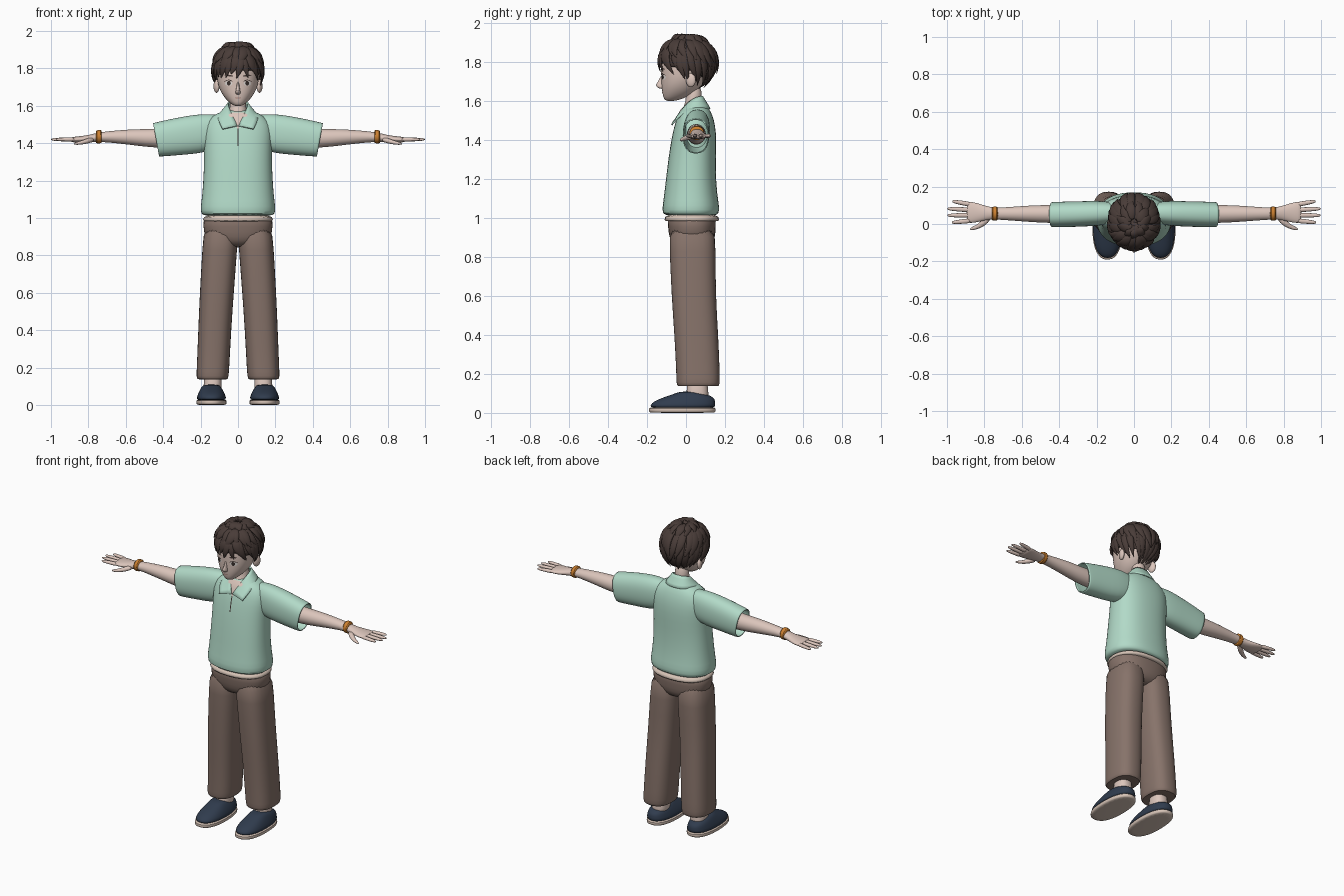
import bpy, bmesh, random
from math import sin, cos, pi, asin, atan2, radians, copysign
from mathutils import Vector
from mathutils.bvhtree import BVHTree

random.seed(4)
cube = bpy.data.objects.get("Cube")
if cube:
    bpy.data.objects.remove(cube)


def material(name, code):
    rgb = [int(code[i:i + 2], 16) / 255 for i in (0, 2, 4)]
    rgba = [c / 12.92 if c < .04 else ((c + .055) / 1.055) ** 2.4 for c in rgb] + [1]
    m = bpy.data.materials.new(name)
    m.use_nodes = True
    m.diffuse_color = rgba
    m.node_tree.nodes["Principled BSDF"].inputs["Base Color"].default_value = rgba
    return m


SKIN = material("skin", "DCC6BC")
MINT = material("mint_cloth", "B2DAC8")
BROWN = material("brown_cloth", "87736A")
HAIR = material("dark_brown_hair", "493C38")
NAVY = material("navy_canvas", "303C4E")
CREAM = material("cream", "D6C3B6")
ORANGE = material("orange_band", "CC8030")
DARK = material("dark_line", "3A302D")
WHITE = material("eye_white", "E6E0DC")
LIP = material("lip", "B58C82")


def finish(name, bm, mat, mirror=False, subdiv=0, thick=0):
    bmesh.ops.recalc_face_normals(bm, faces=bm.faces)
    me = bpy.data.meshes.new(name)
    bm.to_mesh(me)
    bm.free()
    me.materials.append(mat)
    me.shade_smooth()
    me.set_sharp_from_angle(angle=radians(65))
    ob = bpy.data.objects.new(name, me)
    bpy.context.collection.objects.link(ob)
    if mirror:
        ob.modifiers.new("mirror", 'MIRROR')
    if subdiv:
        s = ob.modifiers.new("subdivision", 'SUBSURF')
        s.levels = s.render_levels = subdiv
        s.boundary_smooth = 'PRESERVE_CORNERS'
    if thick:
        ob.modifiers.new("thickness", 'SOLIDIFY').thickness = thick
    return ob


def skin_rings(bm, rings, cap=True):
    n = len(rings[0])
    for a, b in zip(rings, rings[1:]):
        for i in range(n):
            bm.faces.new((a[i], a[(i + 1) % n], b[(i + 1) % n], b[i]))
    if cap:
        bm.faces.new(rings[0])
        bm.faces.new(rings[-1])


def loft(name, mat, rows, axis='z', power=.85, n=24, cap=True, slant=0, **kw):
    """Rows hold a position on the axis, then the low and high limits across it."""
    bm = bmesh.new()
    rings = []
    for t, a0, a1, b0, b1 in rows:
        ring = []
        for i in range(n):
            c, s = cos(2 * pi * i / n), sin(2 * pi * i / n)
            a = (a0 + a1) / 2 + (a1 - a0) / 2 * copysign(abs(c) ** power, c)
            h = (b1 - b0) / 2 * copysign(abs(s) ** power, s)
            b = (b0 + b1) / 2 + h
            ring.append(bm.verts.new((a, b, t) if axis == 'z' else (t + slant * h, a, b)))
        rings.append(ring)
    skin_rings(bm, rings, cap)
    return finish(name, bm, mat, subdiv=1, **kw)


def centred(rows):
    return [(z, -x, x, y0, y1) for z, x, y0, y1 in rows]


def strand(bm, pts, widths, outward, flat=1.0, n=8):
    """Tapered tube along a path, flattened toward the outward direction."""
    rings = []
    for i, p in enumerate(pts):
        t = (pts[min(i + 1, len(pts) - 1)] - pts[max(i - 1, 0)]).normalized()
        w = t.cross(outward).normalized()
        u = w.cross(t)
        rings.append([bm.verts.new(p + widths[i] * (w * cos(2 * pi * k / n) + u * flat * sin(2 * pi * k / n)))
                      for k in range(n)])
    skin_rings(bm, rings)


def surface(ob):
    return BVHTree.FromObject(ob, bpy.context.evaluated_depsgraph_get())


def drape(name, mat, outline, tree, lift):
    """Thin painted plate projected onto the front of a part."""
    bm = bmesh.new()
    bm.faces.new([bm.verts.new((x, 0, z)) for x, z in outline])
    bmesh.ops.triangulate(bm, faces=bm.faces)
    bmesh.ops.subdivide_edges(bm, edges=bm.edges, cuts=4, use_grid_fill=True)
    for v in bm.verts:
        hit = tree.ray_cast(Vector((v.co.x, -1, v.co.z)), Vector((0, 1, 0)))[0]
        v.co.y = (hit.y if hit else 0) - lift
    return finish(name, bm, mat)


def oval(x, z, rx, rz, n=14):
    return [(x + rx * cos(2 * pi * i / n), z + rz * sin(2 * pi * i / n)) for i in range(n)]


# Shirt
torso = loft("shirt_body", MINT, centred([
    (1.01, .18, -.10, .155), (1.02, .2, -.122, .17), (1.06, .202, -.122, .172), (1.12, .192, -.112, .16),
    (1.25, .184, -.098, .152), (1.36, .182, -.083, .156), (1.44, .186, -.068, .155), (1.50, .18, -.052, .145),
    (1.545, .145, -.033, .128), (1.57, .085, -.015, .11), (1.58, .05, .01, .09)]))
loft("sleeve", MINT, [(.08, .01, .11, 1.40, 1.55), (.15, -.005, .122, 1.365, 1.558), (.22, -.012, .124, 1.345, 1.552),
     (.32, -.016, .121, 1.337, 1.535), (.42, -.018, .119, 1.328, 1.512), (.438, -.016, .117, 1.329, 1.508)],
     axis='x', cap=False, slant=.18, mirror=True, thick=.006)
loft("undershirt_hem", CREAM, centred([(.98, .185, -.108, .168), (.985, .189, -.112, .172), (1.025, .188, -.11, .168)]))

# Folded collar, keyed from the back to the front point
bm = bmesh.new()
keys = [((0, .088, 1.625), (0, .13, 1.56)), ((.045, .082, 1.625), (.07, .118, 1.56)),
        ((.06, .045, 1.618), (.108, .05, 1.562)), ((.046, -.005, 1.585), (.112, -.03, 1.535)),
        ((.004, -.066, 1.495), (.083, -.077, 1.478))]
pairs = [[bm.verts.new(p) for p in key] for key in keys]
for (a, b), (c, d) in zip(pairs, pairs[1:]):
    bm.faces.new((a, b, d, c))
finish("collar", bm, MINT, mirror=True, subdiv=2, thick=.008)
front = surface(torso)
drape("open_neck", SKIN, [(0, 1.475), (.06, 1.565), (-.06, 1.565)], front, .003)
drape("zip", DARK, [(-.003, 1.385), (.003, 1.385), (.003, 1.478), (-.003, 1.478)], front, .005)

# Trousers
loft("trouser_seat", BROWN, centred([(.84, .08, -.05, .11), (.88, .16, -.08, .145), (.92, .187, -.09, .152),
                                     (.99, .186, -.097, .155), (1.0, .18, -.09, .15)]))
loft("trouser_leg", BROWN, [
    (.97, -.005, .183, -.09, .15), (.85, .003, .19, -.085, .152), (.6, .022, .205, -.075, .153),
    (.4, .036, .213, -.06, .166), (.2, .046, .221, -.05, .174), (.15, .05, .223, -.05, .174),
    (.135, .056, .217, -.044, .168), (.14, .07, .2, -.03, .15)], power=.8, mirror=True)

# Ankles and slip-on shoes
loft("ankle", SKIN, [(.05, .09, .185, .0, .12), (.09, .085, .185, .0, .115), (.2, .09, .18, .01, .11)], mirror=True)
loft("shoe_sole", CREAM, [(0, .066, .217, -.185, .147), (.004, .061, .223, -.192, .153), (.026, .06, .224, -.193, .154),
                          (.03, .068, .215, -.18, .145)], mirror=True)
loft("shoe_upper", NAVY, [(.02, .064, .22, -.186, .15), (.04, .063, .221, -.186, .152), (.06, .07, .214, -.165, .15),
                          (.08, .08, .205, -.115, .145), (.098, .092, .195, -.06, .1),
                          (.11, .105, .18, -.03, .04)], mirror=True)

# Arms, bands and hands
loft("arm", SKIN, [(.25, .0, .105, 1.37, 1.49), (.45, .005, .102, 1.375, 1.475), (.55, .01, .1, 1.388, 1.476),
                   (.65, .018, .092, 1.4, 1.468), (.74, .025, .086, 1.408, 1.46), (.79, .022, .095, 1.404, 1.445),
                   (.84, .008, .114, 1.402, 1.438), (.88, .004, .12, 1.404, 1.434), (.895, .01, .115, 1.408, 1.43)],
     axis='x', power=1, mirror=True)
loft("wrist_band", ORANGE, [(.728, .025, .085, 1.405, 1.465), (.73, .017, .094, 1.399, 1.473),
                            (.758, .017, .094, 1.397, 1.47), (.76, .025, .085, 1.405, 1.46)],
     axis='x', power=1, mirror=True)
bm = bmesh.new()
for y, tip_y, tip_x in ((.018, .008, .975), (.047, .046, .998), (.075, .082, 1.0), (.104, .122, .972)):
    a, b = Vector((.87, y, 1.42)), Vector((tip_x, tip_y, 1.42))
    strand(bm, [a.lerp(b, t) for t in (0, .4, .7, .93, 1)], (.015, .0135, .012, .009, .003), Vector((0, 0, 1)), .85)
thumb = [Vector(p) for p in ((.775, .035, 1.42), (.805, .005, 1.412), (.835, -.015, 1.403), (.865, -.025, 1.398),
                             (.878, -.028, 1.396))]
strand(bm, thumb, (.018, .018, .013, .01, .003), Vector((0, 0, 1)), .85)
finish("fingers", bm, SKIN, mirror=True, subdiv=1)

# Neck, head, nose and ears
loft("neck", SKIN, centred([(1.5, .06, -.02, .1), (1.55, .055, -.022, .095), (1.58, .045, -.006, .085),
                            (1.62, .041, 0, .08), (1.68, .042, 0, .08)]), power=1)
head = loft("head", SKIN, centred([
    (1.598, .016, -.10, -.06), (1.608, .036, -.114, -.02), (1.635, .066, -.121, .04), (1.67, .091, -.126, .075),
    (1.71, .107, -.127, .105), (1.75, .114, -.129, .125), (1.80, .117, -.131, .135), (1.86, .1, -.112, .12),
    (1.90, .06, -.065, .08)]), power=.92)
loft("nose", SKIN, centred([(1.66, .008, -.13, -.1), (1.667, .015, -.148, -.1), (1.679, .013, -.159, -.1),
                            (1.70, .008, -.142, -.1), (1.735, .007, -.127, -.1)]), power=1, n=12)
bm = bmesh.new()
bmesh.ops.create_uvsphere(bm, u_segments=16, v_segments=10, radius=1)
for v in bm.verts:
    v.co = (.115 + .015 * v.co.x + .006 * v.co.y, .025 + .025 * v.co.y, 1.705 + .036 * v.co.z)
finish("ear", bm, SKIN, mirror=True)

# Painted face
face = surface(head)
for side, s in (("left", 1), ("right", -1)):
    x = .05 * s
    drape(side + "_eye_white", WHITE, oval(x, 1.72, .02, .013), face, .002)
    drape(side + "_iris", DARK, oval(x * .98, 1.721, .0105, .0125), face, .004)
    drape(side + "_eyelid", DARK, [(x - .022 * s, 1.728), (x, 1.737), (x + .025 * s, 1.728),
                                   (x + .02 * s, 1.733), (x, 1.741), (x - .018 * s, 1.735)], face, .005)
    drape(side + "_brow", HAIR, [(x - .022 * s, 1.756), (x + .024 * s, 1.76), (x + .008 * s, 1.768),
                                 (x - .022 * s, 1.762)], face, .004)
drape("mouth", LIP, oval(0, 1.642, .018, .0028), face, .002)

# Hair: trimmed cap with layered pointed locks
CENTRE, RADII = Vector((0, .008, 1.79)), Vector((.129, .141, .133))


def scalp(az, el, r):
    d = Vector((cos(el) * sin(az), -cos(el) * cos(az), sin(el)))
    return CENTRE + r * d * RADII


def hairline(az):
    k = abs(az) / pi
    if k < .5:
        return 1.765 - .08 * k
    return 1.725 - .16 * (k - .5)


bm = bmesh.new()
bmesh.ops.create_uvsphere(bm, u_segments=40, v_segments=24, radius=1)
for v in bm.verts:
    v.co = CENTRE + v.co * RADII * 1.02
low = [v for v in bm.verts if v.co.z < hairline(atan2(v.co.x, -(v.co.y - CENTRE.y))) + .025]
bmesh.ops.delete(bm, geom=low, context='VERTS')
finish("hair_cap", bm, HAIR, thick=.01)

bm = bmesh.new()
PART = .25
for count, start, reach, width, lift in ((26, 45, 1, .027, .05), (20, 66, .62, .03, .1), (11, 84, .32, .03, .13)):
    for i in range(count):
        az = 2 * pi * (i + .5) / count - pi + random.uniform(-.08, .08)
        tip_z = hairline(az) + random.uniform(-.02, .015)
        low_el = asin(max(-.97, (tip_z - CENTRE.z) / RADII.z))
        top_el = radians(start)
        end_el = top_el + (low_el - top_el) * reach
        twist = copysign(random.uniform(.15, .45), az - PART)
        flick = random.uniform(.0, .12) * (.3 if abs(az) < .8 else 1)
        path = [scalp(az + twist * (t * t - .4), top_el + (end_el - top_el) * t,
                      1 + lift * sin(pi * min(1, t * .8 + .1)) + flick * t ** 3)
                for t in (0, .2, .4, .6, .8, 1)]
        w = width * random.uniform(.85, 1.15)
        strand(bm, path, [w * k for k in (.5, .9, 1, .85, .5, .05)], scalp(az, .3, 1) - CENTRE, .42)

# Loose tuft on the crown
tuft = [Vector(p) for p in ((-.04, .02, 1.905), (-.005, -.01, 1.925), (.035, -.02, 1.93), (.07, -.01, 1.915),
                            (.085, 0, 1.895))]
strand(bm, tuft, (.01, .022, .026, .018, .003), Vector((0, 0, 1)), .5)
finish("hair_locks", bm, HAIR, subdiv=1)
